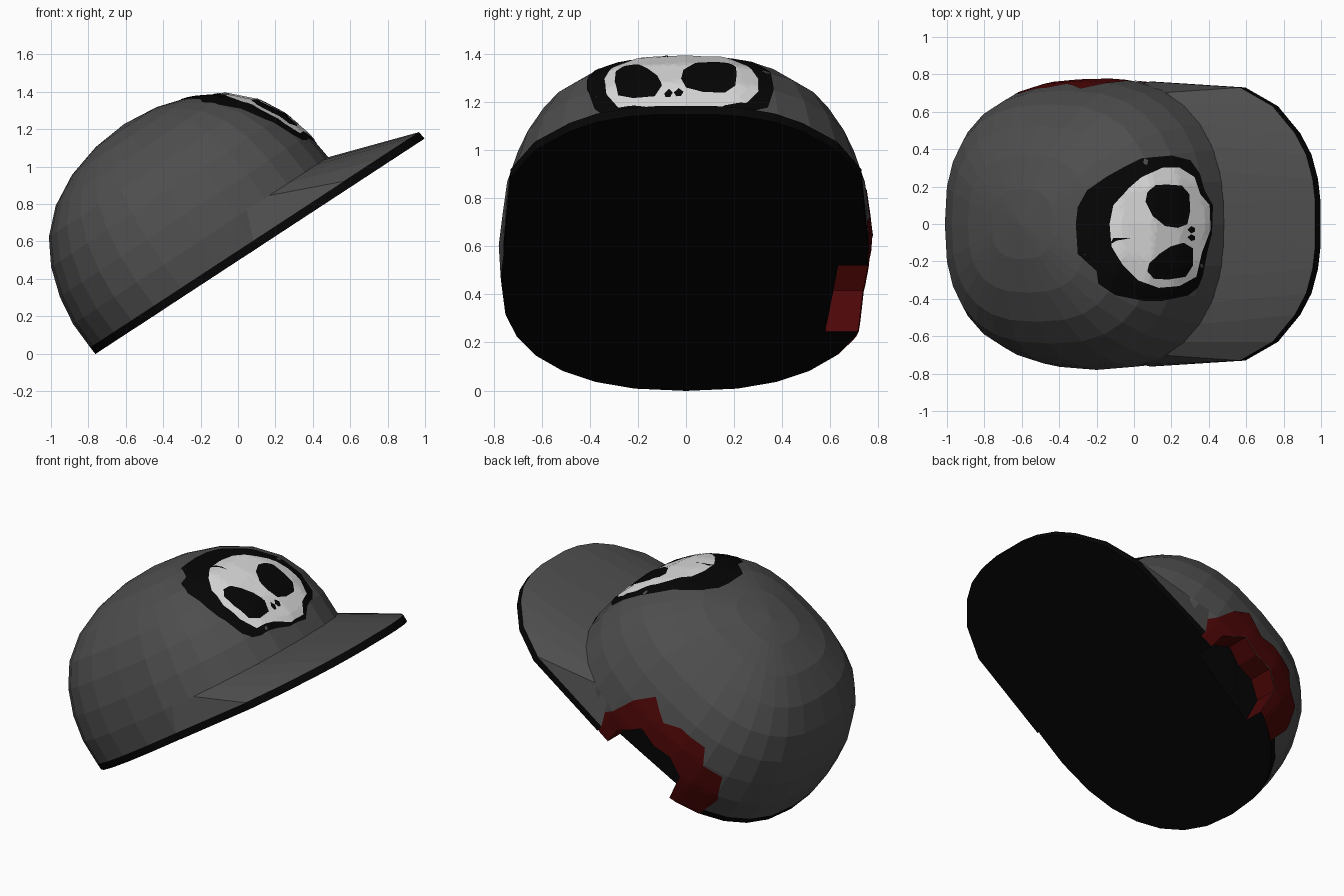
import bpy, bmesh, math
from mathutils import Vector, Matrix
from mathutils.bvhtree import BVHTree

if "Cube" in bpy.data.objects:
    bpy.data.objects.remove(bpy.data.objects["Cube"])

# The cap is built level (u forward, y sideways, w up), then tipped back
TILT = Matrix.Translation((-0.76, 0, 0)) @ Matrix.Rotation(math.radians(-33.2), 4, 'Y')
UNTILT = TILT.inverted()
CU, RU, RY = 0.80, 0.815, 0.78      # dome centre, half length, half width


def material(name, rgb):
    m = bpy.data.materials.new(name)
    m.diffuse_color = (*rgb, 1)
    m.use_nodes = True
    m.node_tree.nodes["Principled BSDF"].inputs["Base Color"].default_value = m.diffuse_color
    return m


GREY = material("charcoal cloth", (0.076, 0.076, 0.076))
BLACK = material("black", (0.0016, 0.0016, 0.0016))
RED = material("dark red", (0.072, 0.0018, 0.0018))
BONE = material("bone white", (0.72, 0.72, 0.72))


def make(name, bm, mats):
    me = bpy.data.meshes.new(name)
    bm.to_mesh(me)
    bm.free()
    for m in mats:
        me.materials.append(m)
    ob = bpy.data.objects.new(name, me)
    bpy.context.collection.objects.link(ob)
    return ob


def oval(a, r, w):
    """Point on the slightly squared plan outline of the dome."""
    c, s = math.cos(a), math.sin(a)
    k = 2 / (2.35 + .35 * w)
    return (CU + RU * r * math.copysign(abs(c) ** k, c), RY * r * math.copysign(abs(s) ** k, s), w)


# Dome: stacked rings with a closed base
PROFILE = [(0, .985), (.045, .99), (.2, 1), (.36, .975), (.52, .915),
           (.66, .82), (.78, .67), (.87, .47), (.925, .24)]
SEG = 28
bm = bmesh.new()
rings = [[bm.verts.new(oval(2 * math.pi * i / SEG, r, w)) for i in range(SEG)] for w, r in PROFILE]
for lo, hi in zip(rings, rings[1:]):
    for i in range(SEG):
        j = (i + 1) % SEG
        bm.faces.new((lo[i], lo[j], hi[j], hi[i]))
tip = bm.verts.new((CU, 0, .945))
for i in range(SEG):
    bm.faces.new((rings[-1][i], rings[-1][(i + 1) % SEG], tip))
bm.faces.new(rings[0][::-1])
bm.normal_update()
surface = BVHTree.FromBMesh(bm)
dome = make("dome", bm, [GREY, BLACK, RED])

# Torn notch cutter on the left side
HOLE = [(.96, -.1), (.95, 0), (.94, .12), (.82, .27), (.70, .24), (.58, .26), (.47, .19), (.45, 0), (.44, -.1)]
bm = bmesh.new()
inner = [bm.verts.new((u, .58 + .12 * max(0, u - .5), w)) for u, w in HOLE]
outer = [bm.verts.new((u, 1.0, w)) for u, w in HOLE]
bm.faces.new(inner)
bm.faces.new(outer[::-1])
for i in range(len(HOLE)):
    j = (i + 1) % len(HOLE)
    bm.faces.new((inner[i], inner[j], outer[j], outer[i]))
bmesh.ops.triangulate(bm, faces=bm.faces)
bmesh.ops.recalc_face_normals(bm, faces=bm.faces)
cutter = make("notch_cutter", bm, [])
cutter.hide_render = True

mod = dome.modifiers.new("notch", 'BOOLEAN')
mod.operation = 'DIFFERENCE'
mod.solver = 'EXACT'
mod.object = cutter
bpy.context.view_layer.update()
cut = bpy.data.meshes.new_from_object(dome.evaluated_get(bpy.context.evaluated_depsgraph_get()))
dome.modifiers.clear()
dome.data = cut
bpy.data.objects.remove(cutter)
cut.materials.clear()
for m in (GREY, BLACK, RED):
    cut.materials.append(m)

# Dome colours: black base and rim, red torn walls, black notch back
for p in cut.polygons:
    c, n = p.center, p.normal
    if n.z < -.9 and c.z < .01:
        p.material_index = 1
    elif n.y > .9 and c.y < .65 and .44 < c.x < .96 and c.z < .27:
        p.material_index = 1
    elif n.dot((c - Vector((CU, 0, .1))).normalized()) < .3:
        p.material_index = 2
    else:
        p.material_index = 1 if c.z < .045 else 0
cut.transform(TILT)

# Brim: wedge from the dome to a thin black edge
HALF = [(2.10, .12), (2.084, .24), (2.043, .37), (1.971, .485), (1.828, .63), (1.62, .73), (1.04, .761)]
edge = [(u, -y) for u, y in HALF[::-1]] + HALF
bm = bmesh.new()
n = len(edge)
root, top, bot = [], [], []
for i, (u, y) in enumerate(edge):
    a = math.radians(-73 + 146 * i / (n - 1))
    root.append(bm.verts.new(oval(a, 1.0, .2)))
    top.append(bm.verts.new((u - .005, y, .045)))
    bot.append(bm.verts.new((u, y, 0)))
for i in range(n - 1):
    bm.faces.new((root[i], top[i], top[i + 1], root[i + 1]))
    bm.faces.new((top[i], bot[i], bot[i + 1], top[i + 1])).material_index = 1
bm.faces.new(bot[::-1]).material_index = 1
brim = make("brim", bm, [GREY, BLACK])
brim.data.transform(TILT)


def resample(pts, k, closed):
    """Split every segment of a polyline into k pieces."""
    pts = [Vector(p) for p in pts]
    ends = pts[1:] + ([pts[0]] if closed else [])
    out = [a.lerp(b, t / k) for a, b in zip(pts, ends) for t in range(k)]
    return out if closed else out + [pts[-1]]


def patch(name, outline, mat, lift, ray, inside=None, steps=9):
    """Thin painted plate laid on the dome; fills to its middle or to an inner line."""
    closed = inside is None
    if closed:
        mid = sum((Vector(p) for p in outline), Vector((0, 0))) / len(outline)
        inside = [mid] * len(outline)
    a, b = resample(inside, 4, closed), resample(outline, 4, closed)
    bm = bmesh.new()
    rows = []
    for s in range(steps + 1):
        row = []
        for p, q in zip(a, b):
            start, way = ray(p.lerp(q, s / steps))
            hit, nor, _, _ = surface.ray_cast(start, way)
            row.append(bm.verts.new(hit + nor * lift) if hit else None)
        rows.append(row)
    m = len(a)
    for r0, r1 in zip(rows, rows[1:]):
        for i in range(m if closed else m - 1):
            quad = (r0[i], r1[i], r1[(i + 1) % m], r0[(i + 1) % m])
            if None not in quad:
                bm.faces.new(quad)
    bmesh.ops.remove_doubles(bm, verts=bm.verts, dist=1e-5)
    bm.normal_update()
    for f in bm.faces:
        if f.normal.dot(f.calc_center_median() - Vector((CU, 0, .1))) < 0:
            f.normal_flip()
    make(name, bm, [mat]).data.transform(TILT)


def from_above(p):
    return UNTILT @ Vector((p.x, p.y, 3)), UNTILT.to_3x3() @ Vector((0, 0, -1))


def from_left(p):
    return Vector((p.x, 2, p.y)), Vector((0, -1, 0))


# Skull emblem, outlines as seen from above
patch("emblem_backing", [(-.31, 0), (-.30, .09), (-.25, .18), (-.15, .25), (-.06, .30), (.04, .35), (.2, .365),
      (.3, .34), (.35, .27), (.375, .18), (.42, .10), (.415, -.05), (.39, -.15), (.365, -.28), (.34, -.34),
      (.29, -.38), (.15, -.41), (.05, -.41), (-.1, -.38), (-.19, -.32), (-.2, -.25), (-.3, -.16)],
      BLACK, .003, from_above)
patch("skull", [(-.13, 0), (-.11, .1), (-.03, .19), (.04, .25), (.15, .30), (.24, .30), (.32, .25), (.35, .16),
      (.40, .1), (.405, -.03), (.36, -.15), (.33, -.28), (.24, -.33), (.13, -.34), (.02, -.30),
      (-.06, -.22), (-.12, -.12)], BONE, .006, from_above)
FEATURES = {
    "left_eye": [(.06, .12), (.07, .17), (.11, .205), (.18, .21), (.25, .205), (.29, .16), (.295, .07), (.28, 0),
                 (.23, -.02), (.16, -.01), (.10, .04)],
    "right_eye": [(.07, -.25), (.08, -.21), (.13, -.16), (.19, -.12), (.26, -.10), (.31, -.13), (.31, -.22),
                  (.27, -.28), (.18, -.295), (.10, -.29)],
    "left_nostril": [(.28, -.03), (.30, -.01), (.32, -.02), (.32, -.04), (.30, -.05)],
    "right_nostril": [(.28, -.07), (.30, -.055), (.32, -.065), (.32, -.085), (.30, -.09)],
    "crack": [(-.13, -.11), (-.11, -.075), (-.02, -.075), (-.10, -.09)]}
for name, shape in FEATURES.items():
    patch(name, shape, BLACK, .009, from_above, steps=4)

# Red stain around the notch, outlines as seen from the left
patch("stain", [(1.05, .0), (1.10, .09), (1.03, .2), (.97, .36), (.88, .48), (.74, .40), (.64, .45), (.46, .45),
      (.40, .35), (.28, .34), (.23, .17), (.27, .0)], RED, .004, from_left,
      inside=[(.95, 0), (.945, .06), (.94, .12), (.88, .195), (.82, .27), (.70, .24), (.64, .25), (.58, .26),
              (.525, .225), (.47, .19), (.46, .095), (.45, 0)])
